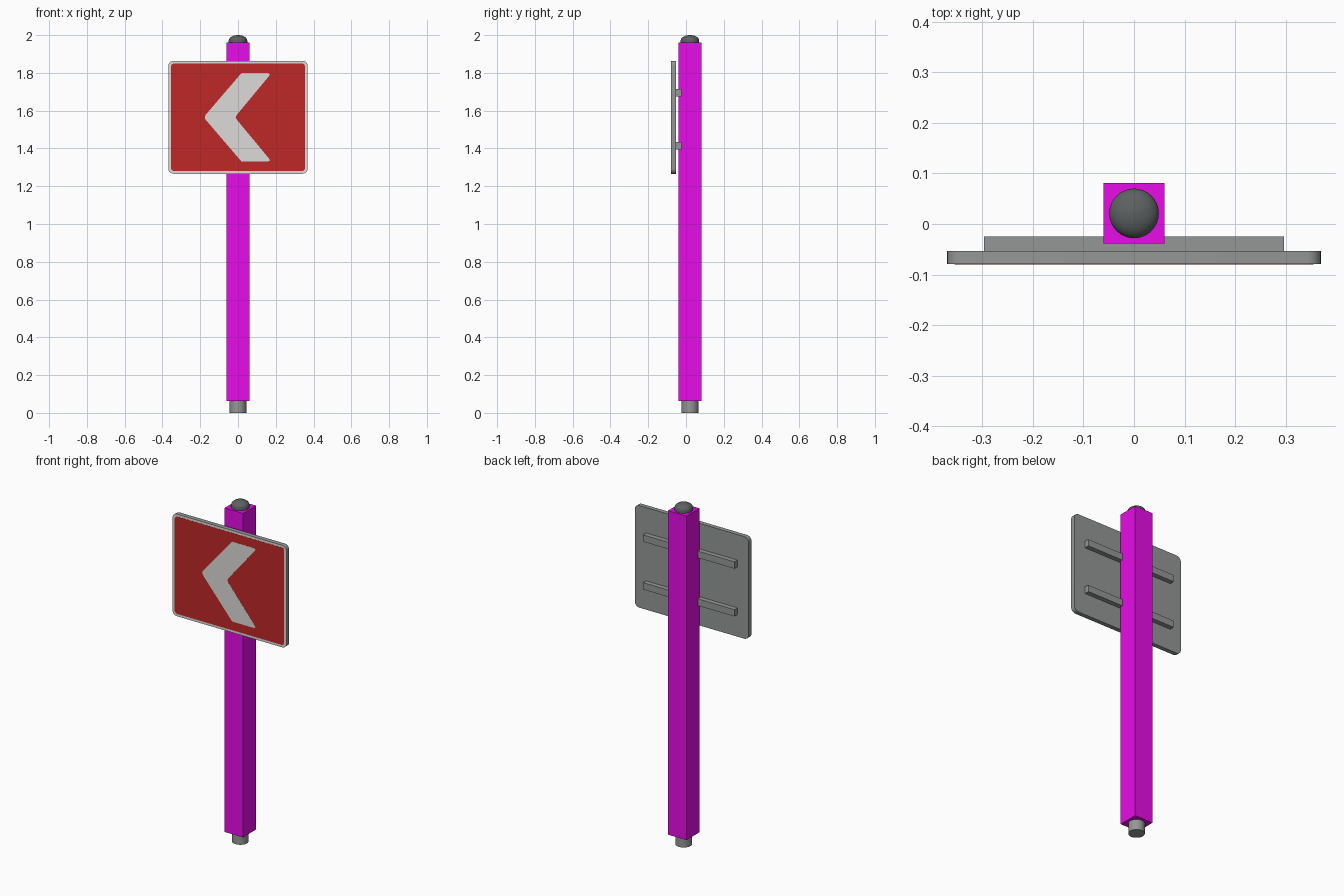
import bpy, bmesh, math

if "Cube" in bpy.data.objects:
    bpy.data.objects.remove(bpy.data.objects["Cube"])


def material(name, r, g, b):
    m = bpy.data.materials.new(name)
    m.diffuse_color = (r, g, b, 1)
    m.use_nodes = True
    m.node_tree.nodes["Principled BSDF"].inputs["Base Color"].default_value = m.diffuse_color
    return m


GREY = material("metal grey", 0.30, 0.31, 0.31)
DARK = material("dark cap grey", 0.11, 0.12, 0.12)
RED = material("sign red", 0.52, 0.02, 0.02)
WHITE = material("sign white", 0.72, 0.71, 0.69)
MAGENTA = material("magenta", 0.80, 0.004, 0.80)

POLE_Y = 0.021
SIGN_Z = 1.565


def finish(name, bm, *mats):
    bmesh.ops.recalc_face_normals(bm, faces=bm.faces)
    me = bpy.data.meshes.new(name)
    bm.to_mesh(me)
    bm.free()
    for m in mats:
        me.materials.append(m)
    ob = bpy.data.objects.new(name, me)
    bpy.context.collection.objects.link(ob)
    return ob


def smooth(ob):
    bpy.ops.object.select_all(action='DESELECT')
    ob.select_set(True)
    bpy.context.view_layer.objects.active = ob
    bpy.ops.object.shade_smooth_by_angle(angle=math.radians(35))


def box(name, x0, x1, y0, y1, z0, z1, mat):
    bm = bmesh.new()
    bmesh.ops.create_cube(bm, size=1)
    for v in bm.verts:
        v.co = ((x0 + x1) / 2 + v.co.x * (x1 - x0),
                (y0 + y1) / 2 + v.co.y * (y1 - y0),
                (z0 + z1) / 2 + v.co.z * (z1 - z0))
    return finish(name, bm, mat)


def plate(name, outline, y0, y1, *mats):
    """Extrude an x/z outline from y0 (front) to y1; second material goes on the front."""
    bm = bmesh.new()
    face = bm.faces.new([bm.verts.new((x, y0, z)) for x, z in outline])
    ext = bmesh.ops.extrude_face_region(bm, geom=[face], use_keep_orig=True)
    for v in [e for e in ext["geom"] if isinstance(e, bmesh.types.BMVert)]:
        v.co.y = y1
    if len(mats) > 1:
        for f in bm.faces:
            if all(abs(v.co.y - y0) < 1e-5 for v in f.verts):
                f.material_index = 1
    return finish(name, bm, *mats)


def rounded_rect(w, h, r, steps=6):
    pts = []
    for k, (sx, sz) in enumerate([(1, 1), (-1, 1), (-1, -1), (1, -1)]):
        for i in range(steps + 1):
            a = math.pi / 2 * (k + i / steps)
            pts.append((sx * (w - r) + r * math.cos(a),
                        SIGN_Z + sz * (h - r) + r * math.sin(a)))
    return pts


def lathe(name, profile, mat, n=32):
    """Revolve a radius/height profile around the pole axis."""
    bm = bmesh.new()
    rings = [[bm.verts.new((r * math.cos(2 * math.pi * i / n),
                            POLE_Y + r * math.sin(2 * math.pi * i / n), z))
              for i in range(n)] for r, z in profile]
    for a, b in zip(rings, rings[1:]):
        for i in range(n):
            j = (i + 1) % n
            bm.faces.new((a[i], a[j], b[j], b[i]))
    bm.faces.new(rings[0])
    bm.faces.new(rings[-1])
    ob = finish(name, bm, mat)
    smooth(ob)
    return ob


# Round pole, with the square sleeve around it
lathe("pole", [(0.044, 0), (0.044, 1.95)], GREY)
box("square_sleeve", -0.06, 0.06, POLE_Y - 0.06, POLE_Y + 0.06, 0.062, 1.96, MAGENTA)

# Domed cap with a straight rim
dome = [(0.049 * math.cos(t), 1.972 + 0.028 * math.sin(t))
        for t in (math.radians(d) for d in (0, 15, 30, 45, 60, 75, 88))]
lathe("pole_cap", [(0.049, 1.94)] + dome, DARK)

# Sign panel: white front border, grey sides and back
panel = plate("sign_panel", rounded_rect(0.369, 0.299, 0.028), -0.079, -0.053, GREY, WHITE)
smooth(panel)
plate("red_field", rounded_rect(0.355, 0.285, 0.018), -0.0796, -0.0785, RED)

# Left-pointing chevron, mirrored about the sign centre height
upper = [(0.018, 0.234), (0.16, 0.234), (0.169, 0.228), (0.164, 0.218), (-0.007, 0.012)]
lower = [(x, -z) for x, z in reversed(upper)]
tip = [(-0.172, -0.012), (-0.176, 0), (-0.172, 0.012)]
chevron = upper + [(-0.012, 0)] + lower + tip
plate("chevron", [(x, SIGN_Z + z) for x, z in chevron], -0.08, -0.079, WHITE)

# Two horizontal mounting rails behind the panel
for label, z in (("upper", 1.695), ("lower", 1.415)):
    box(label + "_rail", -0.296, 0.296, -0.053, -0.025, z - 0.02, z + 0.02, GREY)
